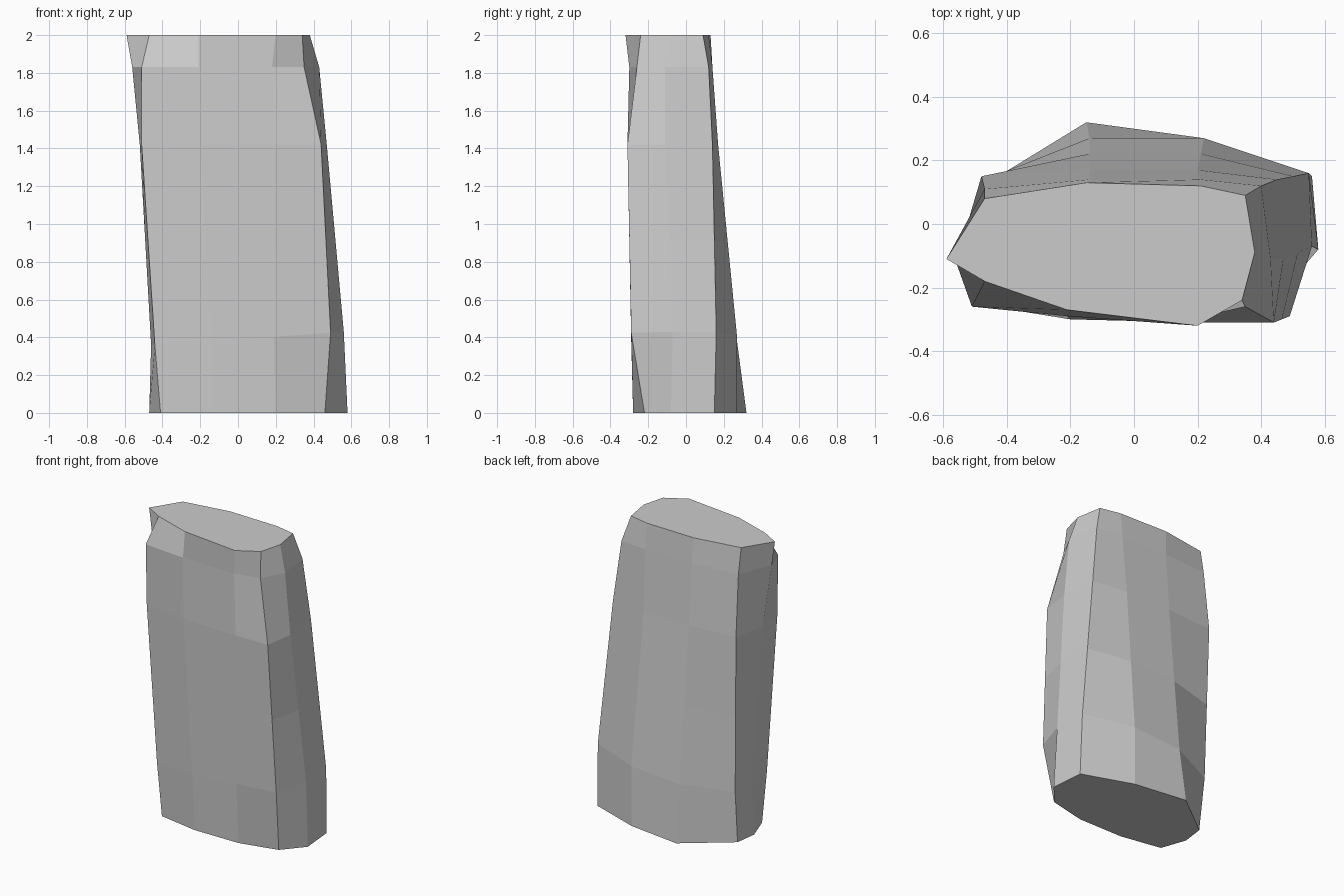
import bpy
import bmesh
from mathutils import Vector

# Remove the default cube
default_cube = bpy.data.objects.get("Cube")
if default_cube:
    bpy.data.objects.remove(default_cube, do_unlink=True)


def flat_material(name, colour):
    material = bpy.data.materials.new(name)
    material.use_nodes = True
    shader = next(n for n in material.node_tree.nodes if n.type == "BSDF_PRINCIPLED")
    shader.inputs["Base Color"].default_value = colour
    shader.inputs["Roughness"].default_value = 0.9
    material.diffuse_color = colour
    return material


def section(outline, height, tilt=0.0):
    """Turn an outline in hundredths into a slightly tilted cross-section."""
    points = []
    for x, y in outline:
        corner = Vector((x, y, 0)) / 100
        corner.z = height + tilt * corner.x
        points.append(corner)
    return points


def blend(lower, upper, amount):
    """Make the cross-section that lies between two others."""
    return [a.lerp(b, amount) for a, b in zip(lower, upper)]


def loft(name, sections, material):
    """Skin a stack of cross-sections and close both ends."""
    bm = bmesh.new()
    rings = [[bm.verts.new(point) for point in ring] for ring in sections]
    for lower, upper in zip(rings, rings[1:]):
        count = len(lower)
        for i in range(count):
            j = (i + 1) % count
            bm.faces.new((lower[i], lower[j], upper[j], upper[i]))
    bm.faces.new(list(reversed(rings[0])))
    bm.faces.new(rings[-1])
    bmesh.ops.recalc_face_normals(bm, faces=bm.faces[:])
    mesh = bpy.data.meshes.new(name)
    bm.to_mesh(mesh)
    bm.free()
    mesh.materials.append(material)
    stone = bpy.data.objects.new(name, mesh)
    bpy.context.collection.objects.link(stone)
    return stone


# Cross-sections, each running from the pointed side round the front to the back
foot = section([(-47, -6), (-41, -23), (-13, -28), (20, -28), (46, -22),
                (58, -8), (56, 15), (22, 27), (-15, 32), (-45, 9)], 0)
low = section([(-46, -5), (-44, -24), (-14, -29), (19, -29), (49, -29),
               (56, -7), (55, 16), (22, 27), (-14, 27), (-46, 13)], 0.39, 0.07)
high = section([(-52, -8), (-51, -25), (-20, -30), (20, -31), (44, -31),
                (47, -11), (45, 14), (20, 17), (-14, 17), (-48, 15)], 1.42)
shoulder = section([(-56, -12), (-51, -26), (-21, -29), (18, -30), (35, -26),
                    (43, -11), (40, 12), (21, 14), (-14, 14), (-47, 11)], 1.83)
crown = section([(-59, -11), (-47, -18), (-21, -27), (20, -32), (34, -24),
                 (38, -9), (35, 9), (21, 12), (-15, 13), (-47, 8)], 2)
waist = blend(low, high, 0.49)

# Leaning flat-faced stone pillar
stone_grey = flat_material("stone grey", (0.6, 0.6, 0.6, 1))
loft("stone_pillar", [foot, low, waist, high, shoulder, crown], stone_grey)
